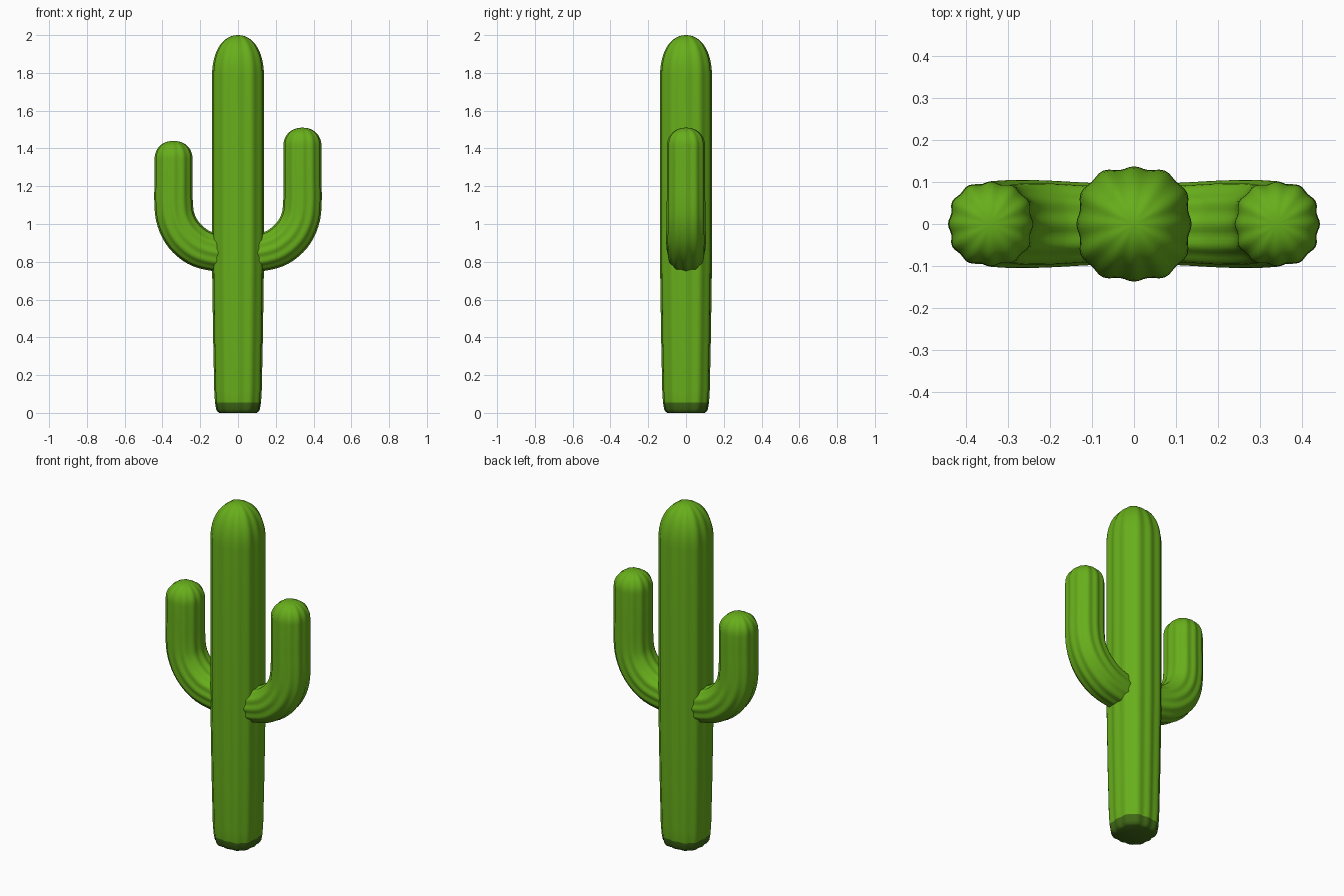
import bpy, math
from mathutils import Vector

if "Cube" in bpy.data.objects:
    bpy.data.objects.remove(bpy.data.objects["Cube"])

green = bpy.data.materials.new("cactus green")
green.diffuse_color = (0.136, 0.423, 0.011, 1)
green.use_nodes = True
green.node_tree.nodes["Principled BSDF"].inputs["Base Color"].default_value = green.diffuse_color
dark = bpy.data.materials.new("dark green foot")
dark.diffuse_color = (0.05, 0.14, 0.008, 1)
dark.use_nodes = True
dark.node_tree.nodes["Principled BSDF"].inputs["Base Color"].default_value = dark.diffuse_color
SEG = 72


def smooth_path(pts, sub=4):
    """Catmull-Rom through (x, z, radius) points."""
    p = [Vector(q) for q in pts]
    p = [2 * p[0] - p[1]] + p + [2 * p[-1] - p[-2]]
    out = []
    for i in range(1, len(p) - 2):
        a, b, c, d = p[i - 1:i + 3]
        for k in range(sub):
            t = k / sub
            out.append(0.5 * (2 * b + (c - a) * t + (2 * a - 5 * b + 4 * c - d) * t * t
                              + (3 * b - a - 3 * c + d) * t ** 3))
    out.append(p[-2])
    return out


def ribbed_tube(name, rings, rib):
    """Sweep a ribbed section along (x, z, radius) rings in the xz plane."""
    verts, faces = [], []
    n = len(rings)
    for i, (x, z, r) in enumerate(rings):
        a, b = rings[max(i - 1, 0)], rings[min(i + 1, n - 1)]
        t = Vector((b[0] - a[0], 0, b[1] - a[1]))
        t = t.normalized() if t.length > 1e-6 else Vector((0, 0, 1))
        side = Vector((t.z, 0, -t.x))
        for k in range(SEG):
            th = 2 * math.pi * k / SEG
            rr = r * rib(th)
            verts.append(Vector((x, 0, z)) + side * rr * math.cos(th)
                         + Vector((0, rr * math.sin(th), 0)))
    for i in range(n - 1):
        for k in range(SEG):
            k2 = (k + 1) % SEG
            faces.append((i * SEG + k, i * SEG + k2, (i + 1) * SEG + k2, (i + 1) * SEG + k))
    faces.append(tuple(reversed(range(SEG))))
    faces.append(tuple(range((n - 1) * SEG, n * SEG)))
    me = bpy.data.meshes.new(name)
    me.from_pydata(verts, [], faces)
    me.materials.append(green)
    ob = bpy.data.objects.new(name, me)
    bpy.context.collection.objects.link(ob)
    bpy.ops.object.select_all(action='DESELECT')
    ob.select_set(True)
    bpy.context.view_layer.objects.active = ob
    bpy.ops.object.shade_smooth_by_angle(angle=math.radians(50))
    return ob


def dome(x, top, r, h, fullness=1.0, steps=12):
    """Rounded tip that finishes a tube; lower fullness gives a blunter tip."""
    return [(x, top - h + h * math.sin(a) ** fullness, max(r * math.cos(a) ** fullness, 0.002))
            for a in (math.pi / 2 * i / steps for i in range(steps + 1))]


# trunk: slightly squarish section with twelve ribs and a rounded foot
trunk = [(0, 0, 0.1), (0, 0.006, 0.11), (0, 0.02, 0.118), (0, 0.055, 0.124),
         (0, 0.12, 0.128), (0, 0.4, 0.134), (0, 0.8, 0.14), (0, 1.3, 0.14)]
body = ribbed_tube("trunk", trunk + dome(0, 2.0, 0.14, 0.22, 0.92),
                   lambda t: 1 - 0.045 * math.cos(4 * t) + 0.028 * math.cos(12 * t))

# dark foot and underside
body.data.materials.append(dark)
for f in body.data.polygons:
    if f.center.z < 0.05:
        f.material_index = 1

# two arms, the left one shorter
for name, s, top in (("right_arm", 1, 1.51), ("left_arm", -1, 1.44)):
    path = smooth_path([(0.085, 0.846, 0.097), (0.14, 0.853, 0.1), (0.215, 0.88, 0.104),
                        (0.285, 0.94, 0.105), (0.328, 1.02, 0.103), (0.341, 1.11, 0.102),
                        (0.341, 1.25, 0.101)])
    rings = [(s * x, z, r) for x, z, r in path]
    rings += dome(s * 0.341, top, 0.101, 0.1, 0.92)
    ribbed_tube(name, rings,
                lambda t: 1 - 0.03 * math.cos(4 * t) + 0.03 * math.cos(12 * t))
